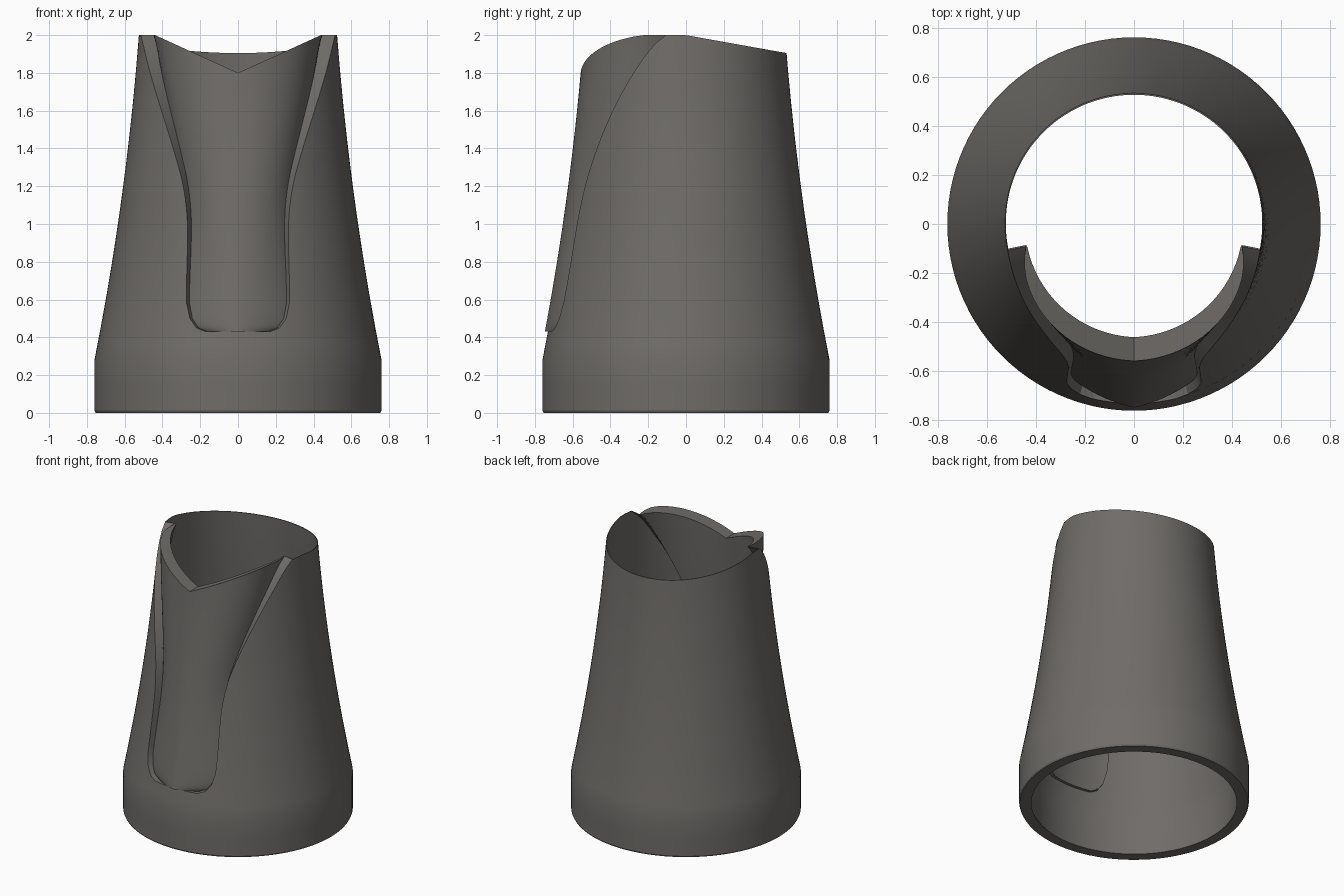
import bpy, bmesh, math

cube = bpy.data.objects.get("Cube")
if cube:
    bpy.data.objects.remove(cube, do_unlink=True)

grey = bpy.data.materials.new("warm dark grey")
grey.use_nodes = True
COLOUR = (0.16, 0.15, 0.14, 1)
grey.diffuse_color = COLOUR
grey.node_tree.nodes["Principled BSDF"].inputs["Base Color"].default_value = COLOUR

SLOT_Z = 0.43
# Half width of the front slot by height
SLOT = [(0.43, 0.17), (0.45, 0.22), (0.5, 0.255), (0.58, 0.272), (1.0, 0.268),
        (1.2, 0.29), (1.4, 0.343), (1.6, 0.405), (1.8, 0.465), (2.0, 0.514)]


def radius(z):
    """Outer radius: straight foot, then a slightly concave taper."""
    t = max(0, (z - 0.28) / 1.72)
    return 0.76 - 0.34 * t + 0.105 * t * t - (0.006 if z < 0.005 else 0)


def slot_angle(z):
    """Angle from the front to the slot edge, with a smooth interpolation."""
    z = min(max(z, SLOT_Z), 2.0)
    i = next(k for k in range(len(SLOT) - 1) if z <= SLOT[k + 1][0])

    def slope(k):
        a, b = SLOT[max(k - 1, 0)], SLOT[min(k + 1, len(SLOT) - 1)]
        return (b[1] - a[1]) / (b[0] - a[0])
    (z0, x0), (z1, x1) = SLOT[i], SLOT[i + 1]
    h = z1 - z0
    t = (z - z0) / h
    x = ((1 + 2 * t) * (1 - t) ** 2 * x0 + t * (1 - t) ** 2 * h * slope(i)
         + t * t * (3 - 2 * t) * x1 + t * t * (t - 1) * h * slope(i + 1))
    return math.asin(min(1, x / radius(z)))


def polar(r, a, z):
    return (r * math.sin(a), -r * math.cos(a), z)


def solid(name, outer, inner, wrap=False, skip=lambda r, c: False):
    """Closed solid from two matching point grids; skipped cells become holes."""
    bm = bmesh.new()
    out = [[bm.verts.new(p) for p in row] for row in outer]
    inn = [[bm.verts.new(p) for p in row] for row in inner]
    twin = {}
    for ro, ri in zip(out, inn):
        twin.update(zip(ro, ri))
    cols = len(out[0])
    for r in range(len(out) - 1):
        for c in range(cols if wrap else cols - 1):
            if not skip(r, c):
                d = (c + 1) % cols
                bm.faces.new((out[r][c], out[r][d], out[r + 1][d], out[r + 1][c]))
    faces = list(bm.faces)
    rim = [e for e in bm.edges if len(e.link_faces) == 1]
    for f in faces:
        bm.faces.new([twin[v] for v in reversed(f.verts)])
    for e in rim:
        a, b = e.verts
        bm.faces.new((a, b, twin[b], twin[a]))
    bmesh.ops.delete(bm, geom=[v for v in bm.verts if not v.link_faces], context='VERTS')
    bmesh.ops.recalc_face_normals(bm, faces=bm.faces)
    mesh = bpy.data.meshes.new(name)
    bm.to_mesh(mesh)
    bm.free()
    mesh.materials.append(grey)
    ob = bpy.data.objects.new(name, mesh)
    bpy.context.collection.objects.link(ob)
    bpy.ops.object.select_all(action='DESELECT')
    ob.select_set(True)
    bpy.context.view_layer.objects.active = ob
    bpy.ops.object.shade_smooth_by_angle(angle=math.radians(25))


# Tapered sleeve with the open front slot and a rim that falls to the back
FRONT, AROUND = 16, 96
heights = [0, 0.012, 0.14, 0.28, 0.36] + [s[0] for s in SLOT[:4]]
heights += [0.58 + 1.42 * k / 36 for k in range(1, 37)]
outer, inner = [], []
for h in heights:
    edge = slot_angle(h)
    angles = [edge * (2 * c / FRONT - 1) for c in range(FRONT)]
    angles += [edge + (2 * math.pi - 2 * edge) * c / AROUND for c in range(AROUND)]
    row_out, row_in = [], []
    for a in angles:
        drop = 0.095 * max(0, -math.cos(a))
        z = h - drop * max(0, (h - 1.2) / 0.8)
        wall = 0.075 - 0.072 * z / 2
        row_out.append(polar(radius(z), a, z))
        row_in.append(polar(radius(z) - wall, a, z))
    outer.append(row_out)
    inner.append(row_in)
slot_row = heights.index(SLOT_Z)
solid("sleeve", outer, inner, wrap=True, skip=lambda r, c: r >= slot_row and c < FRONT)

# Return walls running inward along the slot
side = [z for z in heights if z >= SLOT_Z]
for sign, label in ((1, "left"), (-1, "right")):
    near, far = [], []
    for z in side:
        a = sign * slot_angle(z)
        b = a + sign * 0.012
        r = radius(z) - 0.001
        near.append([polar(r, a, z), polar(r - 0.078, a, z)])
        far.append([polar(r, b, z), polar(r - 0.078, b, z)])
    solid(label + "_slot_wall", near, far)


# Front panel inside the slot: keeled at the centre, sunk at the edges
def panel_front(u, z):
    t = (z - SLOT_Z) / (2 - SLOT_Z)
    return radius(z) + 0.016 - (0.052 + 0.04 * t) * abs(u) ** (1.2 + 1.8 * t)


def panel_back(u, z):
    return radius(z) - 0.081


def panel_column(u, surface):
    """Points up one side of the panel to its V-shaped top edge."""
    top = 1.8
    for _ in range(10):
        x = surface(u, top) * math.sin(u * slot_angle(top))
        top = min(2, 1.8 + 0.455 * abs(x))
    zs = [SLOT_Z + (top - SLOT_Z) * (r / ROWS) ** 1.3 for r in range(ROWS + 1)]
    return [polar(surface(u, z), u * slot_angle(z), z) for z in zs]


ROWS, COLS = 48, 40
steps = [2 * c / COLS - 1 for c in range(COLS + 1)]
solid("front_panel", [panel_column(u, panel_front) for u in steps],
      [panel_column(u, panel_back) for u in steps])
